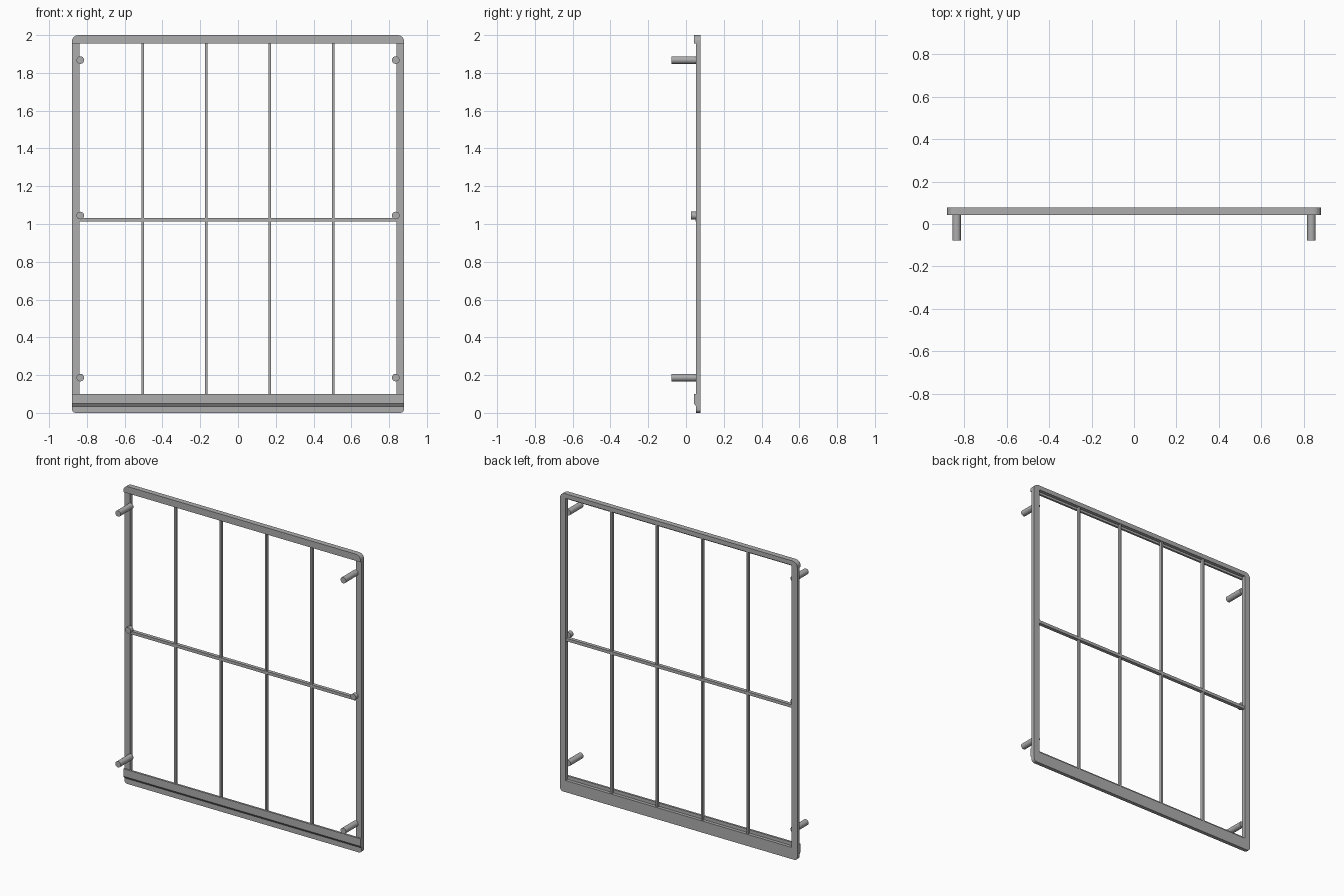
import bpy, bmesh, math
from mathutils import Vector

cube = bpy.data.objects.get("Cube")
if cube:
    bpy.data.objects.remove(cube, do_unlink=True)

grey = bpy.data.materials.new("plain grey")
grey.use_nodes = True
colour = (0.42, 0.42, 0.42, 1)
grey.diffuse_color = colour
grey.node_tree.nodes["Principled BSDF"].inputs["Base Color"].default_value = colour

HALF, INNER = 0.88, 0.838          # outer and inner half widths
BACK, FRONT, FLANGE = 0.078, 0.053, 0.042


def finish(name, bm):
    bmesh.ops.recalc_face_normals(bm, faces=bm.faces)
    mesh = bpy.data.meshes.new(name)
    bm.to_mesh(mesh)
    bm.free()
    mesh.materials.append(grey)
    obj = bpy.data.objects.new(name, mesh)
    bpy.context.collection.objects.link(obj)
    return obj


def rounded(half, z0, z1, low, high, steps=6):
    """Outline in x and z with separate lower and upper corner radii."""
    pts = []
    corners = [(1, z1, high, 0), (-1, z1, high, 90),
               (-1, z0, low, 180), (1, z0, low, 270)]
    for sx, z, r, start in corners:
        cz = z - r if z == z1 else z + r
        for i in range(steps + 1):
            a = math.radians(start + 90 * i / steps)
            pts.append((sx * (half - r) + r * math.cos(a), cz + r * math.sin(a)))
    return pts


def prism(name, pts, place, a, b):
    """Close a polygon swept from a to b; place maps (u, v, depth) to a point."""
    bm = bmesh.new()
    ends = [[bm.verts.new(place(u, v, d)) for u, v in pts] for d in (a, b)]
    for ring in ends:
        bm.faces.new(ring)
    n = len(pts)
    for i in range(n):
        j = (i + 1) % n
        bm.faces.new((ends[0][i], ends[0][j], ends[1][j], ends[1][i]))
    return finish(name, bm)


def box(name, x0, x1, y0, y1, z0, z1):
    pts = [(x0, z0), (x1, z0), (x1, z1), (x0, z1)]
    return prism(name, pts, lambda u, v, d: Vector((u, d, v)), y0, y1)


# Rounded outer frame with a rectangular opening
bm = bmesh.new()
outer = rounded(HALF, 0, 2, 0.022, 0.035)
inner = rounded(INNER, 0.078, 1.97, 0.002, 0.002)
loops = [[bm.verts.new((x, y, z)) for x, z in pts]
         for pts, y in ((outer, FRONT), (outer, BACK), (inner, BACK), (inner, FRONT))]
for k in range(4):
    a, b = loops[k], loops[(k + 1) % 4]
    for i in range(len(a)):
        j = (i + 1) % len(a)
        bm.faces.new((a[i], a[j], b[j], b[i]))
finish("outer_frame", bm)

# Raised front flanges
prism("top_flange", rounded(HALF, 1.955, 2, 0.001, 0.035),
      lambda u, v, d: Vector((u, d, v)), FLANGE, FRONT + 0.003)
prism("bottom_flange",
      [(FRONT + 0.003, 0.035), (FRONT, 0.035), (FLANGE, 0.05),
       (FLANGE, 0.1), (FRONT + 0.003, 0.1)],
      lambda u, v, d: Vector((d, u, v)), -HALF, HALF)

# Grid bars
for i in range(4):
    x = (i - 1.5) * 0.3365
    box(f"upright_bar_{i + 1}", x - 0.006, x + 0.006, FRONT, 0.074, 0.07, 1.98)
box("cross_bar", -INNER - 0.004, INNER + 0.004, 0.051, 0.075, 1.012, 1.032)

# Front pegs at the sides
for side, s in (("right", -1), ("left", 1)):
    for level, z, y0 in (("upper", 1.868, -0.078), ("middle", 1.045, 0.027),
                         ("lower", 0.187, -0.078)):
        pts = [(s * 0.835 + 0.02 * math.cos(t * math.tau / 24),
                z + 0.02 * math.sin(t * math.tau / 24)) for t in range(24)]
        peg = prism(f"{side}_{level}_peg", pts,
                    lambda u, v, d: Vector((u, d, v)), y0, FRONT + 0.004)
        bpy.ops.object.select_all(action="DESELECT")
        peg.select_set(True)
        bpy.context.view_layer.objects.active = peg
        bpy.ops.object.shade_smooth_by_angle(angle=math.radians(35))
